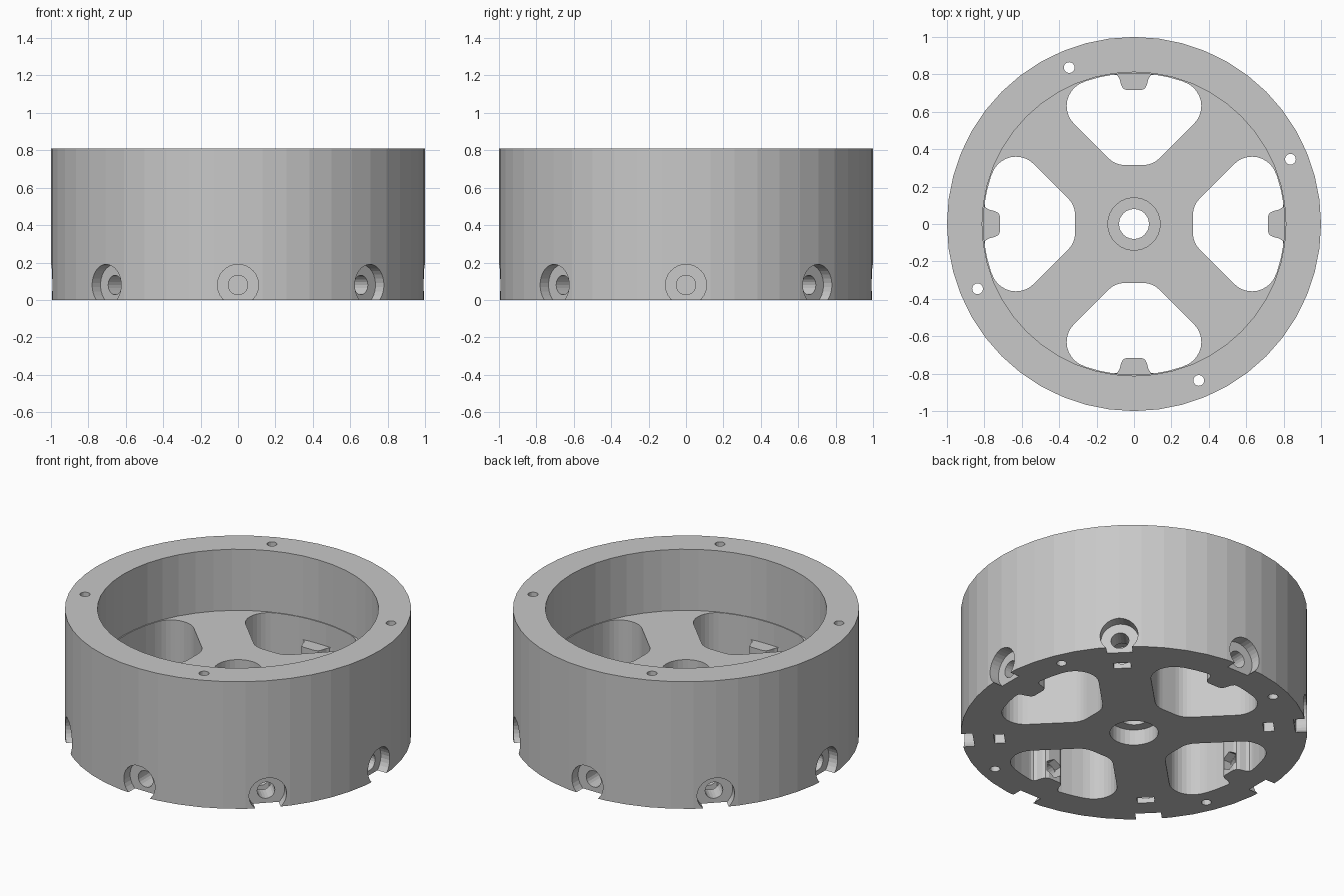
import bpy, bmesh, math
from mathutils import Matrix, Vector

if "Cube" in bpy.data.objects:
    bpy.data.objects.remove(bpy.data.objects["Cube"])

grey = bpy.data.materials.new("plain grey")
grey.diffuse_color = (0.58, 0.58, 0.58, 1)
grey.use_nodes = True
grey.node_tree.nodes["Principled BSDF"].inputs["Base Color"].default_value = grey.diffuse_color

H, FLOOR, SCREW_Z = 0.81, 0.42, 0.08


def prism(name, pts, z0, z1, matrix=Matrix()):
    """Closed solid from a counter-clockwise outline extruded from z0 to z1."""
    bm = bmesh.new()
    face = bm.faces.new([bm.verts.new((x, y, z0)) for x, y in pts])
    ext = bmesh.ops.extrude_face_region(bm, geom=[face])
    verts = [v for v in ext["geom"] if isinstance(v, bmesh.types.BMVert)]
    bmesh.ops.translate(bm, vec=(0, 0, z1 - z0), verts=verts)
    bmesh.ops.transform(bm, matrix=matrix, verts=bm.verts)
    bmesh.ops.recalc_face_normals(bm, faces=bm.faces)
    me = bpy.data.meshes.new(name)
    bm.to_mesh(me)
    bm.free()
    me.materials.append(grey)
    ob = bpy.data.objects.new(name, me)
    bpy.context.collection.objects.link(ob)
    return ob


def arc(cx, cy, r, a0, a1, n):
    return [(cx + r * math.cos(math.radians(a0 + (a1 - a0) * i / n)),
             cy + r * math.sin(math.radians(a0 + (a1 - a0) * i / n))) for i in range(n + 1)]


def circle(r, n):
    return arc(0, 0, r, 0, 360, n)[:-1]


def mirrored(half):
    """Counter-clockwise outline from its right half, bottom to top."""
    return half + [(-x, y) for x, y in reversed(half)]


def turn(deg):
    return Matrix.Rotation(math.radians(deg), 4, 'Z')


def radial(deg):
    """Local z points outwards from the axis at the screw height."""
    return turn(deg) @ Matrix.Translation((0, 0, SCREW_Z)) @ Matrix.Rotation(math.pi / 2, 4, 'Y')


def combine(body, tool, op='DIFFERENCE'):
    mod = body.modifiers.new("cut", 'BOOLEAN')
    mod.object, mod.operation, mod.solver = tool, op, 'EXACT'
    bpy.context.view_layer.update()
    dg = bpy.context.evaluated_depsgraph_get()
    me = bpy.data.meshes.new_from_object(body.evaluated_get(dg))
    body.modifiers.clear()
    body.data = me
    bpy.data.objects.remove(tool)


# Drum with a wide bore above a thick floor
hub = prism("wheel_drum", circle(1.0, 48), 0, H)
combine(hub, prism("bore", circle(0.812, 48), FLOOR, H + 0.1))

# Four rounded windows leaving a diagonal cross of spokes
window = mirrored(arc(0.05, 0.435, 0.12, -90, -45, 4)
                  + arc(0.225, 0.631, 0.135, -45, 70.4, 10)
                  + arc(0, 0, 0.806, 71.5, 86, 3))
for k in range(4):
    combine(hub, prism("window", window, -0.1, FLOOR + 0.1, turn(90 * k)))

# Screw tabs on the outer wall of each window
tab = mirrored([(0.04, 0.716), (0.058, 0.724), (0.068, 0.742),
                (0.078, 0.778), (0.09, 0.795), (0.112, 0.80), (0.112, 0.85)])
for k in range(4):
    combine(hub, prism("tab", tab, 0, 0.28, turn(90 * k)), 'UNION')

# Axle hole with a bearing seat on both sides
combine(hub, prism("axle", circle(0.08, 30), -0.1, FLOOR + 0.1))
combine(hub, prism("lower_seat", circle(0.14, 30), -0.1, 0.10))
combine(hub, prism("upper_seat", circle(0.14, 30), FLOOR - 0.10, FLOOR + 0.1))

# Eight radial screw holes with countersunk heads
for k in range(8):
    m = radial(45 * k)
    combine(hub, prism("screw_head", circle(0.11, 30), 0.93, 1.1, m))
    combine(hub, prism("screw_shaft", circle(0.052, 20), 0.69, 1.0, m))
    if k % 2:  # nut slot in the spoke, open below
        slot = [(0.75, -0.05), (0.81, -0.05), (0.81, 0.05), (0.75, 0.05)]
        combine(hub, prism("nut_slot", slot, -0.1, 0.14, turn(45 * k)))
    else:      # hexagonal pocket in the tab
        combine(hub, prism("nut_pocket", circle(0.06, 6), 0.65, 0.77, m))

# Four thin holes through the rim
for k in range(4):
    m = turn(22.5 + 90 * k) @ Matrix.Translation((0.905, 0, 0))
    combine(hub, prism("rim_hole", circle(0.029, 16), -0.1, H + 0.1, m))

# One flat colour, flat facets
hub.data.materials.clear()
hub.data.materials.append(grey)
for p in hub.data.polygons:
    p.material_index = 0
    p.use_smooth = False
